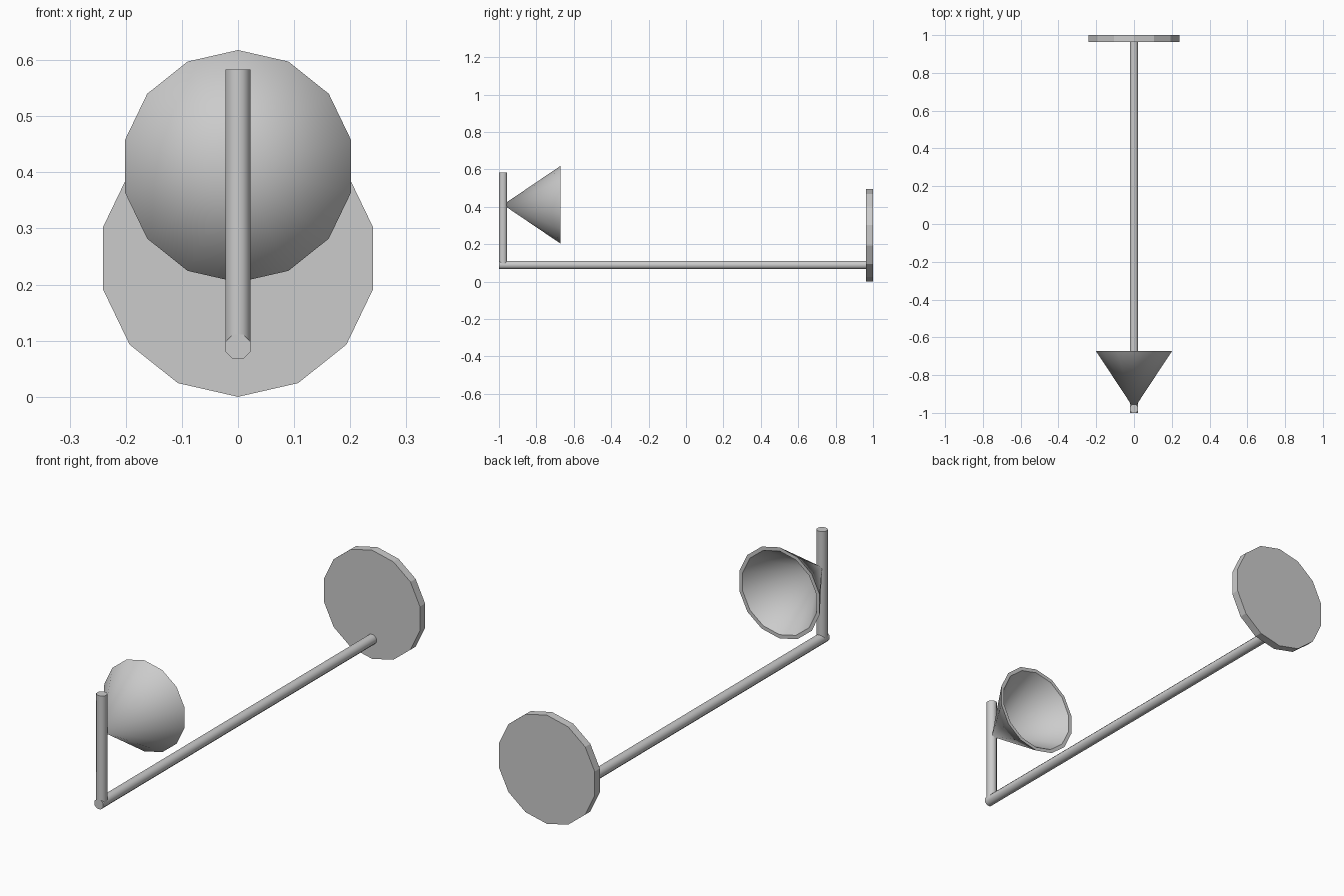
import bpy, bmesh
from math import pi, sin, cos

if "Cube" in bpy.data.objects:
    bpy.data.objects.remove(bpy.data.objects["Cube"])


def lathe(name, profile, sides, loc, axis="Y", phase=0.0, angle=40):
    """Spin (radius, offset) points round an axis; zero radius makes a point."""
    bm = bmesh.new()
    rings = []
    for r, h in profile:
        n = 1 if r == 0 else sides
        ring = []
        for i in range(n):
            a = phase + 2 * pi * i / sides
            u, v = r * sin(a), r * cos(a)
            ring.append(bm.verts.new((u, h, v) if axis == "Y" else (u, v, h)))
        rings.append(ring)
    for a, b in zip(rings, rings[1:]):
        for i in range(sides):
            j = (i + 1) % sides
            quad = [a[i % len(a)], a[j % len(a)], b[j % len(b)], b[i % len(b)]]
            bm.faces.new(list(dict.fromkeys(quad)))
    for ring in (rings[0], rings[-1]):
        if len(ring) > 1:
            bm.faces.new(ring)
    bmesh.ops.recalc_face_normals(bm, faces=bm.faces)
    mesh = bpy.data.meshes.new(name)
    bm.to_mesh(mesh)
    bm.free()
    ob = bpy.data.objects.new(name, mesh)
    bpy.context.collection.objects.link(ob)
    ob.location = loc
    bpy.ops.object.select_all(action="DESELECT")
    bpy.context.view_layer.objects.active = ob
    ob.select_set(True)
    bpy.ops.object.shade_smooth_by_angle(angle=angle * pi / 180)
    return ob


BAR_R = 0.022 / cos(pi / 8)   # octagon with flats 0.044 apart
BAR_Z, POST_Y = 0.089, -0.978

# wall plate
lathe("wall_plate", [(0.247, 0.963), (0.247, 1.0)], 14, (0, 0, 0.247), angle=20)

# long arm and upright post
lathe("arm", [(BAR_R, -1.0), (BAR_R, 0.97)], 8, (0, 0, BAR_Z), phase=pi / 8, angle=50)
lathe("post", [(BAR_R, BAR_Z), (BAR_R, 0.583)], 8, (0, POST_Y, 0), "Z", pi / 8, 50)

# hollow conical shade with a narrow rim
lathe("shade", [(0, -0.978), (0.207, -0.672), (0.19, -0.672), (0, -0.953)],
      14, (0, 0, 0.411))
